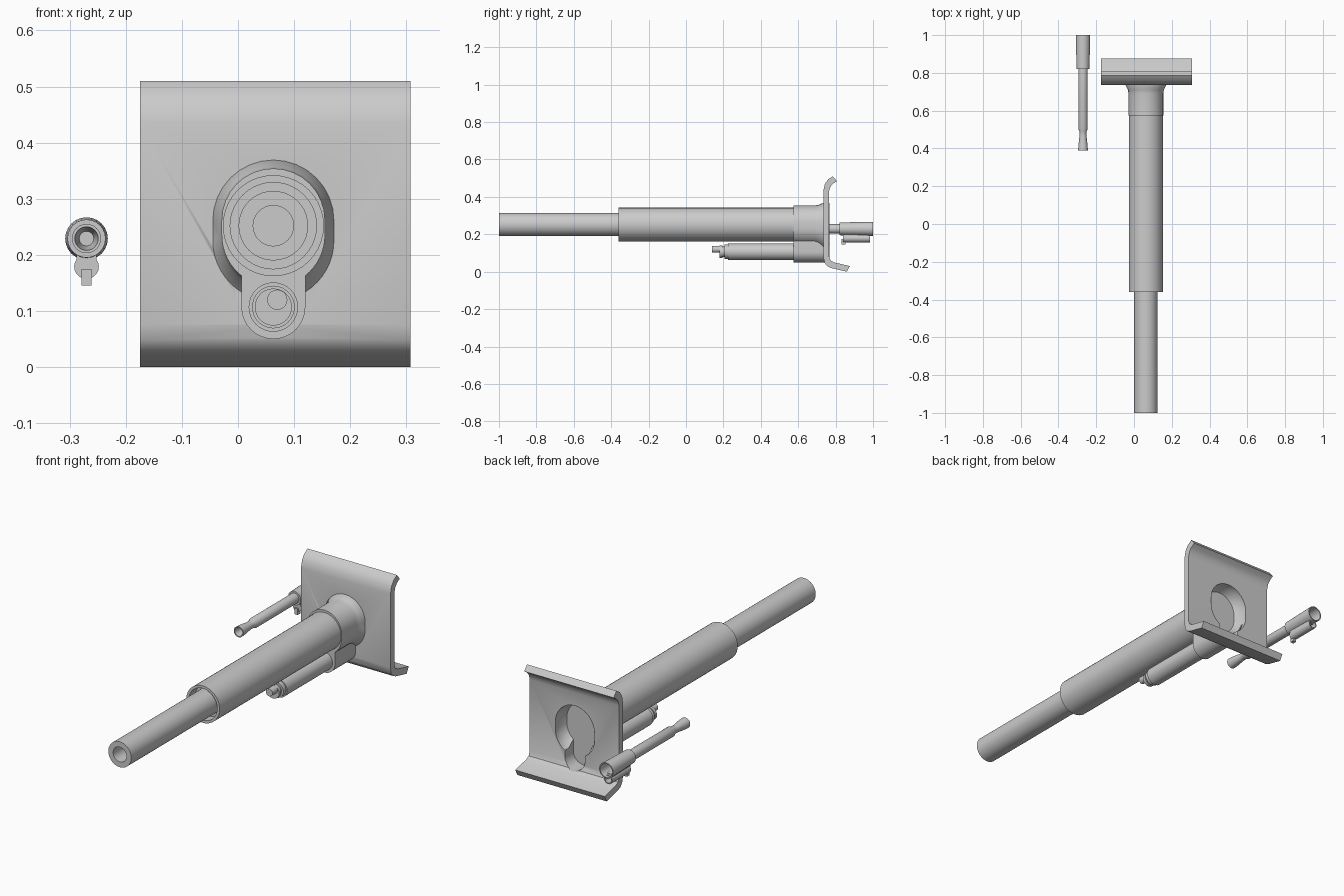
import bpy, bmesh, math

if "Cube" in bpy.data.objects:
    bpy.data.objects.remove(bpy.data.objects["Cube"])

grey = bpy.data.materials.new("steel grey")
grey.diffuse_color = (0.6, 0.6, 0.6, 1)
grey.use_nodes = True
grey.node_tree.nodes["Principled BSDF"].inputs["Base Color"].default_value = grey.diffuse_color


def make(name, bm, angle=35):
    bmesh.ops.remove_doubles(bm, verts=bm.verts, dist=1e-5)
    bmesh.ops.recalc_face_normals(bm, faces=bm.faces)
    me = bpy.data.meshes.new(name)
    bm.to_mesh(me)
    bm.free()
    me.materials.append(grey)
    ob = bpy.data.objects.new(name, me)
    bpy.context.collection.objects.link(ob)
    bpy.context.view_layer.objects.active = ob
    ob.select_set(True)
    bpy.ops.object.shade_smooth_by_angle(angle=math.radians(angle))
    ob.select_set(False)
    return ob


def loft(name, rings, angle=35):
    """Skin matching rings of points and cap both ends."""
    bm = bmesh.new()
    loops = [[bm.verts.new(p) for p in ring] for ring in rings]
    n = len(loops[0])
    for a, b in zip(loops, loops[1:]):
        for i in range(n):
            j = (i + 1) % n
            bm.faces.new((a[i], a[j], b[j], b[i]))
    bm.faces.new(loops[0])
    bm.faces.new(loops[-1])
    return make(name, bm, angle)


def turned(name, x, z, profile, sides=32):
    """Turn a (y, radius) profile around an axis along y."""
    return loft(name, [[(x + r * math.cos(2 * math.pi * i / sides), y,
                         z + r * math.sin(2 * math.pi * i / sides))
                        for i in range(sides)] for y, r in profile])


def keyhole(y, r, z_hi, z_lo, lobe=0.057, lobe_z=0.107, x=0.063, n=9):
    """Tall round outline running down into a smaller round lobe."""
    half = []
    phi = math.acos(lobe / r)
    for zc, rad, a0, a1 in ((z_hi, r, math.pi / 2, 0), (z_lo, r, 0, -phi),
                            (lobe_z, lobe, 0, -math.pi / 2)):
        for i in range(n):
            a = a0 + (a1 - a0) * i / (n - 1)
            half.append((rad * math.cos(a), zc + rad * math.sin(a)))
    pts = half + [(-px, pz) for px, pz in half[-2:0:-1]]
    return [(x + px, y, pz) for px, pz in pts]


X, Z = 0.063, 0.252

# Main barrel with bore, and the sleeve around it
turned("barrel", X, Z, [(-0.7, 0.036), (-1, 0.036), (-1, 0.062), (-0.3, 0.062)], 40)
turned("barrel_sleeve", X, Z, [(-0.31, 0.05), (-0.31, 0.077), (-0.36, 0.077),
                               (-0.36, 0.09), (0.58, 0.09)], 40)

# Secondary barrel under the main one, with collar and off-centre tip
turned("lower_barrel", X, 0.107, [(0.18, 0.033), (0.195, 0.033), (0.195, 0.028),
                                  (0.205, 0.028), (0.205, 0.038), (0.225, 0.038),
                                  (0.225, 0.044), (0.58, 0.044)])
turned("lower_barrel_tip", 0.07, 0.12, [(0.14, 0.018), (0.19, 0.018)], 20)

# Keyhole housing: flares into the shield, hollow at the back
outer = (0.092, 0.262, 0.235)
flare = (0.109, 0.261, 0.225)
inner = (0.105, 0.261, 0.225, 0.054)
loft("housing", [keyhole(0.575, *outer), keyhole(0.69, *outer),
                 keyhole(0.71, 0.095, 0.262, 0.232), keyhole(0.737, *flare),
                 keyhole(0.766, *inner),
                 keyhole(0.735, *inner),
                 keyhole(0.70, 0.089, 0.262, 0.235, 0.054)])

# Shield plate, bent back at the top and bottom
section = [(0.785, 0.51), (0.76, 0.494), (0.743, 0.47), (0.735, 0.435),
           (0.735, 0.075), (0.741, 0.048), (0.754, 0.03), (0.775, 0.02),
           (0.86, 0.0), (0.876, 0.03), (0.79, 0.05), (0.773, 0.06),
           (0.765, 0.08), (0.765, 0.43), (0.772, 0.454), (0.785, 0.47),
           (0.807, 0.484)]
plate = loft("shield_plate", [[(x, y, z) for y, z in section] for x in (-0.175, 0.307)])
cutter = loft("shield_cutter", [keyhole(0.70, *inner), keyhole(0.80, *inner)])
cut = plate.modifiers.new("opening", "BOOLEAN")
cut.object = cutter
cut.solver = "EXACT"
bpy.context.view_layer.objects.active = plate
bpy.ops.object.modifier_apply(modifier=cut.name)
bpy.data.objects.remove(cutter)

# Separate slim gun: flared muzzle, tube and open-backed breech
GX, GZ = -0.27, 0.229
turned("small_gun", GX, GZ, [(0.45, 0.013), (0.39, 0.021), (0.39, 0.026), (0.42, 0.024),
                             (0.47, 0.018), (0.49, 0.019), (0.505, 0.025), (0.82, 0.025),
                             (0.82, 0.034), (0.99, 0.038), (1.0, 0.038), (1.0, 0.033),
                             (0.85, 0.030)], 24)
# Hanging lobe under the breech
turned("breech_lobe", GX, 0.179, [(0.84, 0.022), (0.985, 0.022), (0.985, 0.017),
                                  (0.86, 0.017)], 20)


def box(name, x0, x1, y0, y1, z0, z1):
    loft(name, [[(x0, y, z0), (x1, y, z0), (x1, y, z1), (x0, y, z1)] for y in (y0, y1)])


box("breech_neck", GX - 0.018, GX + 0.018, 0.84, 0.97, 0.19, 0.202)
box("breech_pin", GX - 0.009, GX + 0.009, 0.832, 0.853, 0.145, 0.175)
